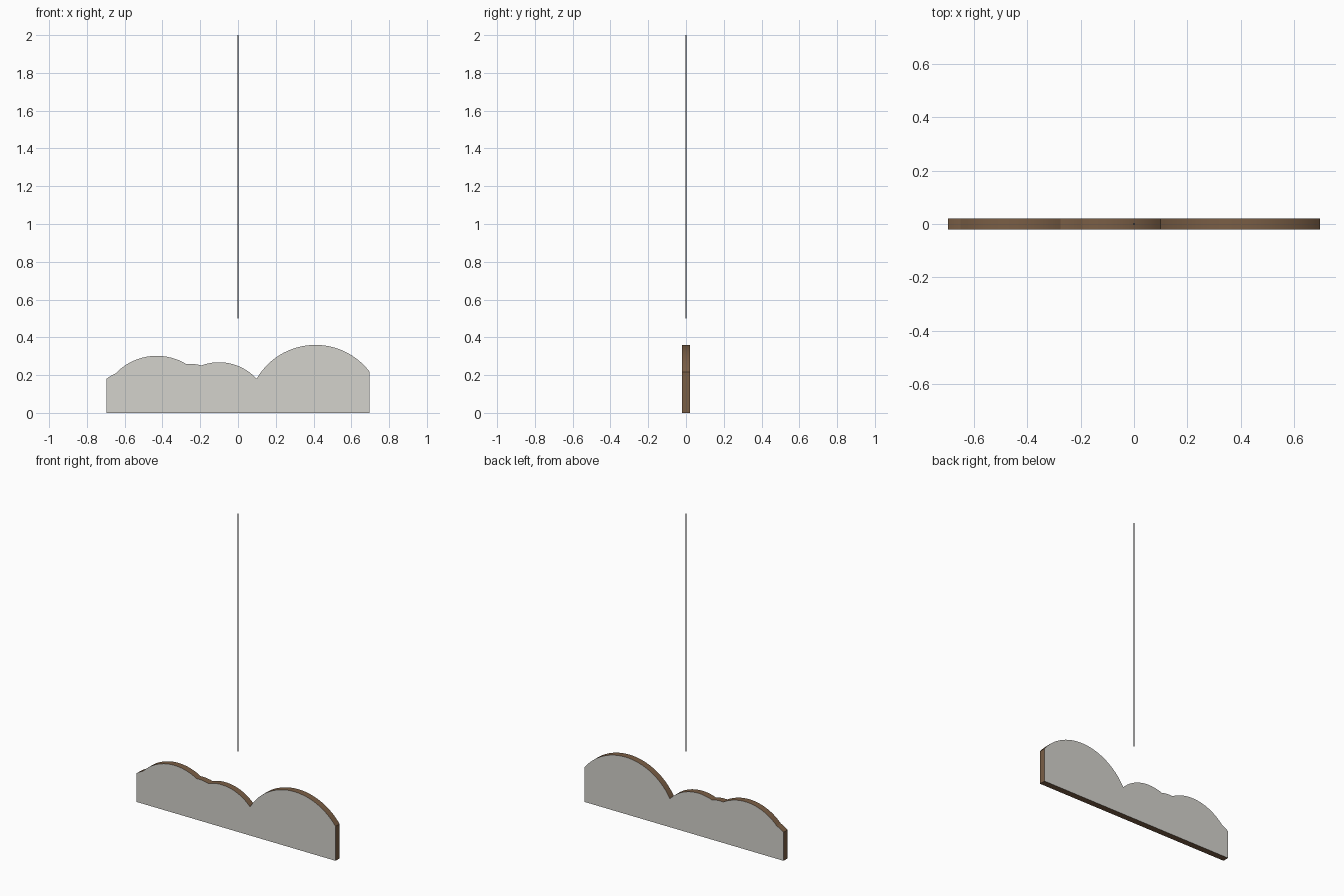
import bpy, bmesh, math

if "Cube" in bpy.data.objects:
    bpy.data.objects.remove(bpy.data.objects["Cube"])

HALF_W, HALF_T = 0.697, 0.0205


def material(name, rgb):
    m = bpy.data.materials.new(name)
    lin = [(c / 255 / 12.92) if c < 11 else ((c / 255 + 0.055) / 1.055) ** 2.4 for c in rgb]
    m.diffuse_color = (*lin, 1.0)
    m.use_nodes = True
    m.node_tree.nodes["Principled BSDF"].inputs["Base Color"].default_value = m.diffuse_color
    return m


panel = material("pale grey panel", (212, 210, 204))
wood = material("brown wood", (122, 94, 69))
cord_grey = material("dark grey cord", (72, 72, 78))

# Cloud outline: half circles standing on the base line (centre x, radius)
circles = [(-0.56, 0.226), (-0.43, 0.302), (-0.26, 0.26), (-0.10, 0.268), (0.41, 0.36)]

# Where neighbouring circles meet
cuts = [-HALF_W]
for (c1, r1), (c2, r2) in zip(circles, circles[1:]):
    cuts.append((c2 * c2 - c1 * c1 - r2 * r2 + r1 * r1) / (2 * (c2 - c1)))
cuts.append(HALF_W)

outline = [(-HALF_W, 0.0)]
for i, (c, r) in enumerate(circles):
    a0 = math.acos((cuts[i] - c) / r)
    a1 = math.acos((cuts[i + 1] - c) / r)
    n = max(2, round(abs(a0 - a1) / math.radians(4)))
    for k in range(n):
        a = a0 + (a1 - a0) * k / n
        outline.append((c + r * math.cos(a), r * math.sin(a)))
outline.append((HALF_W, r * math.sin(a1)))
outline.append((HALF_W, 0.0))

# Cloud board: grey front and back, wooden rim
bm = bmesh.new()
face = bm.faces.new([bm.verts.new((x, -HALF_T, z)) for x, z in outline])
ext = bmesh.ops.extrude_face_region(bm, geom=[face], use_keep_orig=True)
moved = [v for v in ext["geom"] if isinstance(v, bmesh.types.BMVert)]
bmesh.ops.translate(bm, verts=moved, vec=(0, 2 * HALF_T, 0))
bmesh.ops.recalc_face_normals(bm, faces=bm.faces)
for f in bm.faces:
    f.material_index = 0 if abs(f.normal.y) > 0.5 else 1
mesh = bpy.data.meshes.new("cloud_board")
bm.to_mesh(mesh)
bm.free()
mesh.materials.append(panel)
mesh.materials.append(wood)
board = bpy.data.objects.new("cloud_board", mesh)
bpy.context.collection.objects.link(board)
bpy.context.view_layer.objects.active = board
board.select_set(True)
bpy.ops.object.shade_smooth_by_angle(angle=math.radians(15))

# Hanging cord above the board
bpy.ops.mesh.primitive_cylinder_add(vertices=12, radius=0.0035, depth=1.5, location=(0, 0, 1.25))
cord = bpy.context.object
cord.name = "hanging_cord"
cord.data.materials.append(cord_grey)
bpy.ops.object.shade_smooth_by_angle(angle=math.radians(40))
